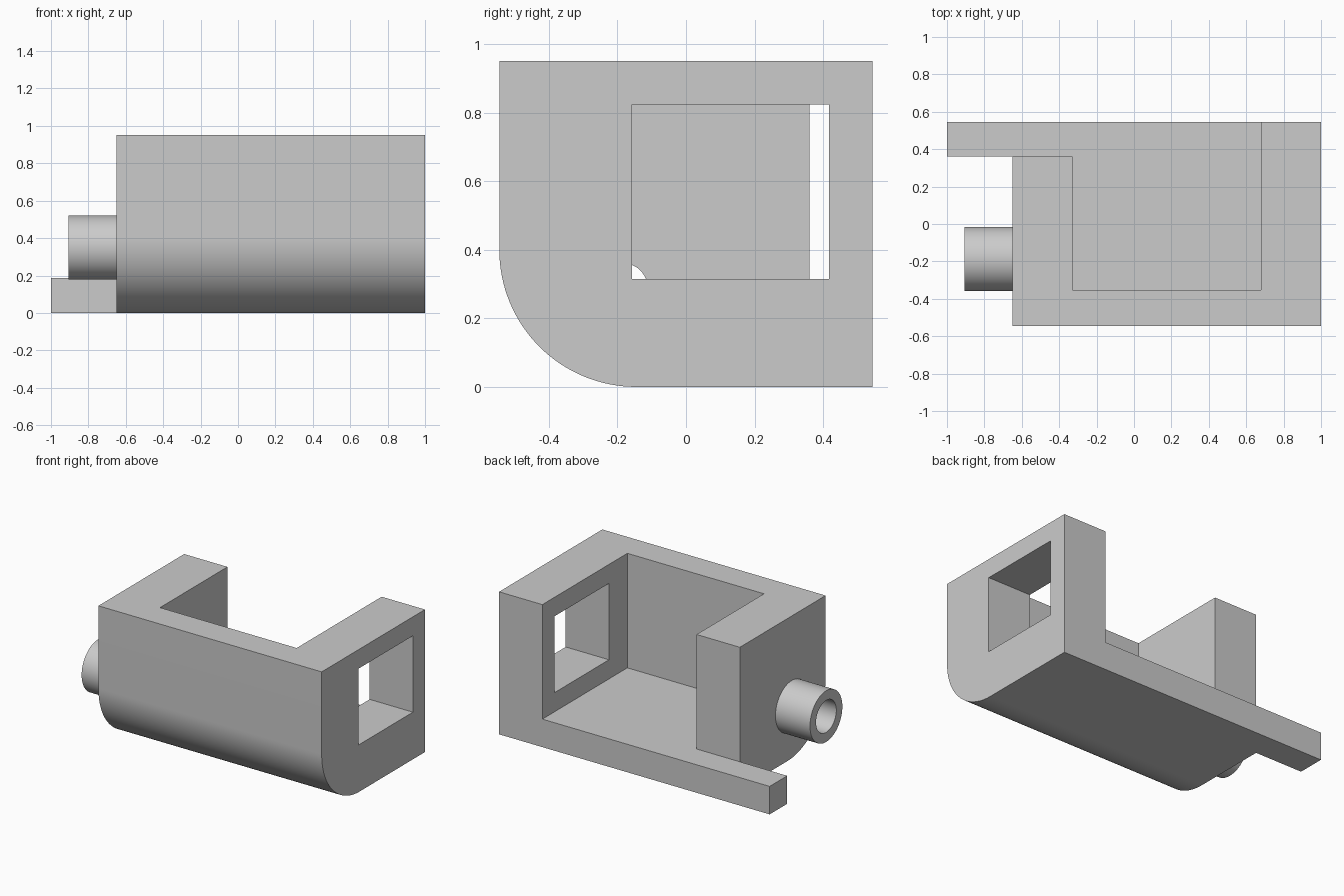
import bpy, bmesh, math
from mathutils import Matrix, Vector

old = bpy.data.objects.get("Cube")
if old:
    bpy.data.objects.remove(old, do_unlink=True)

grey = bpy.data.materials.new("light grey")
grey.use_nodes = True
colour = (0.6, 0.6, 0.6, 1)
grey.diffuse_color = colour
grey.node_tree.nodes["Principled BSDF"].inputs["Base Color"].default_value = colour


def make_object(name, bm):
    bmesh.ops.recalc_face_normals(bm, faces=bm.faces)
    mesh = bpy.data.meshes.new(name)
    bm.to_mesh(mesh)
    bm.free()
    mesh.materials.append(grey)
    obj = bpy.data.objects.new(name, mesh)
    bpy.context.collection.objects.link(obj)
    return obj


def activate(obj):
    bpy.ops.object.select_all(action='DESELECT')
    obj.select_set(True)
    bpy.context.view_layer.objects.active = obj


def box(name, x, y, z):
    bm = bmesh.new()
    bmesh.ops.create_cube(bm, size=1)
    for v in bm.verts:
        v.co = Vector([(a + b) / 2 + c * (b - a) for (a, b), c in zip((x, y, z), v.co)])
    return make_object(name, bm)


def cut(obj, cutter):
    mod = obj.modifiers.new("cut", 'BOOLEAN')
    mod.operation = 'DIFFERENCE'
    mod.solver = 'EXACT'
    mod.object = cutter
    activate(obj)
    bpy.ops.object.modifier_apply(modifier=mod.name)
    bpy.data.objects.remove(cutter, do_unlink=True)


# Main dimensions
HALF_Y, TOP, FLOOR, RADIUS = 0.545, 0.952, 0.187, 0.4
END_X, INNER_LEFT, INNER_RIGHT, LIP_Y = -0.65, -0.33, 0.68, 0.36
TUBE_Y, TUBE_Z = -0.187, 0.35

# Body: side profile with rounded lower front edge, extruded along x
profile = [(HALF_Y, 0), (HALF_Y, TOP), (-HALF_Y, TOP)]
steps = 32
for i in range(steps + 1):
    a = math.pi + i / steps * math.pi / 2
    profile.append((-HALF_Y + RADIUS + RADIUS * math.cos(a), RADIUS + RADIUS * math.sin(a)))
bm = bmesh.new()
face = bm.faces.new([bm.verts.new((-1, y, z)) for y, z in profile])
side = bmesh.ops.extrude_face_region(bm, geom=[face])
bmesh.ops.translate(bm, vec=(2, 0, 0),
                    verts=[g for g in side["geom"] if isinstance(g, bmesh.types.BMVert)])
body = make_object("body", bm)

# Open cavity, side notch above the bar, and the space in front of the bar
cut(body, box("cavity_cutter", (INNER_LEFT, INNER_RIGHT), (-0.352, 1), (FLOOR, 2)))
cut(body, box("notch_cutter", (-2, INNER_LEFT + 0.1), (LIP_Y, 1), (FLOOR, 2)))
cut(body, box("end_cutter", (-2, END_X), (-2, LIP_Y), (-1, 2)))

# Window in the side wall
cut(body, box("window_cutter", (0.5, 1.5), (-0.158, 0.418), (0.315, 0.825)))

# Small passage through the wall behind the tube
bm = bmesh.new()
bmesh.ops.create_cone(bm, cap_ends=True, segments=48, radius1=0.076, radius2=0.076, depth=0.6,
                      matrix=Matrix.Translation((-0.5, TUBE_Y, 0.286))
                      @ Matrix.Rotation(math.pi / 2, 4, 'Y'))
cut(body, make_object("passage_cutter", bm))

# Tube: rectangular section spun round the x axis
bm = bmesh.new()
section = [(END_X + 0.005, 0.171), (-0.905, 0.171), (-0.905, 0.107), (END_X + 0.005, 0.107)]
verts = [bm.verts.new((x, TUBE_Y, TUBE_Z + r)) for x, r in section]
edges = [bm.edges.new((verts[i], verts[(i + 1) % 4])) for i in range(4)]
bmesh.ops.spin(bm, geom=verts + edges, cent=(0, TUBE_Y, TUBE_Z), axis=(1, 0, 0),
               angle=math.tau, steps=64, use_merge=True)
bmesh.ops.remove_doubles(bm, verts=bm.verts, dist=0.0001)
tube = make_object("side_tube", bm)

# Smooth the curved surfaces, keep the edges crisp
for obj in (body, tube):
    activate(obj)
    bpy.ops.object.shade_smooth_by_angle(angle=math.radians(30))
